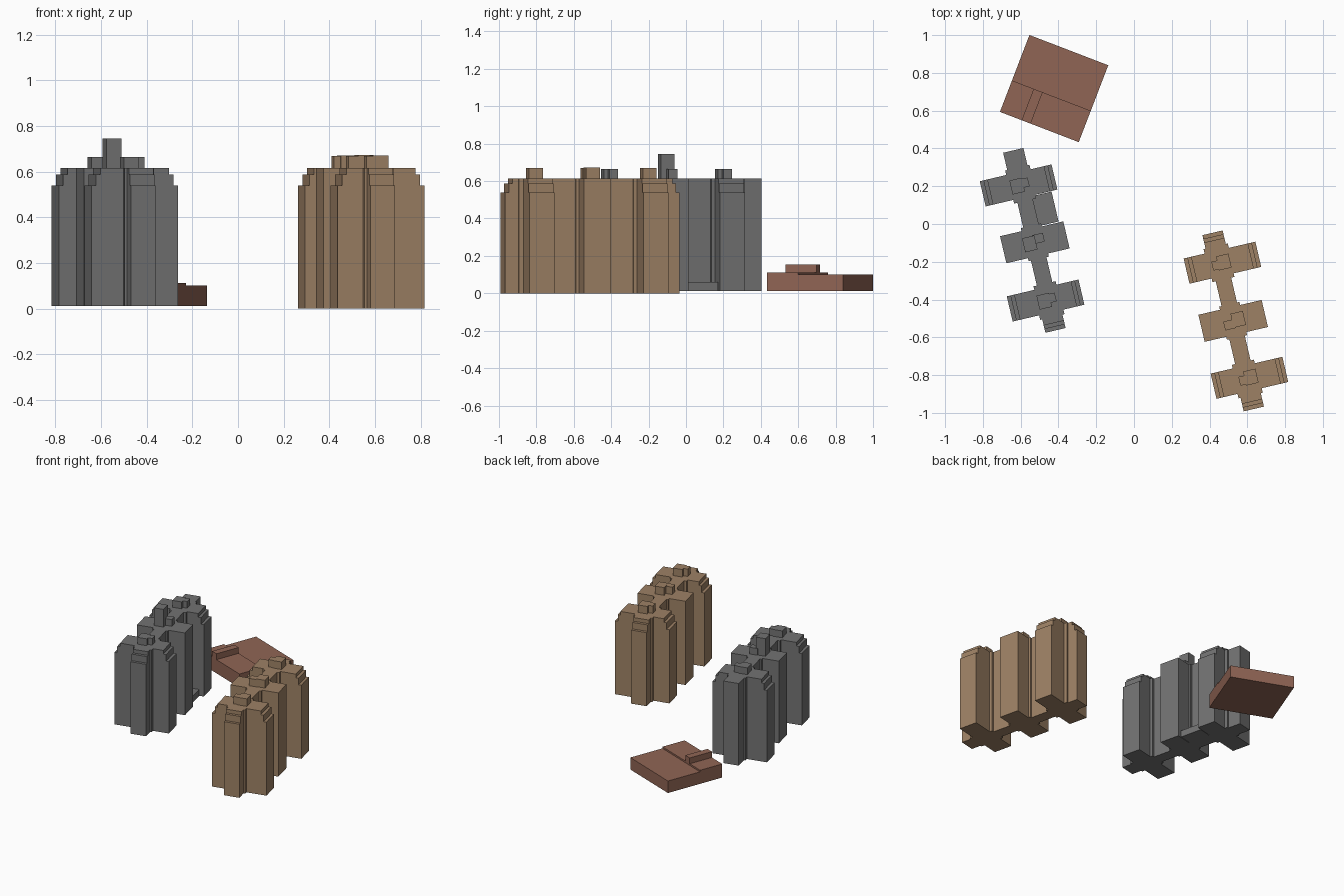
import bpy, bmesh, math
from mathutils import Matrix, Vector

if "Cube" in bpy.data.objects:
    bpy.data.objects.remove(bpy.data.objects["Cube"])


def material(name, rgb):
    m = bpy.data.materials.new(name)
    m.diffuse_color = (*rgb, 1)
    m.use_nodes = True
    m.node_tree.nodes["Principled BSDF"].inputs["Base Color"].default_value = m.diffuse_color
    return m


GREY = material("grey_concrete", (0.17, 0.17, 0.17))
TAN = material("tan_concrete", (0.34, 0.22, 0.13))
BRICK = material("brick_brown", (0.28, 0.13, 0.09))


def prism(bm, pts, z0, z1, mat=Matrix()):
    """Extrude a flat outline between two levels."""
    face = bm.faces.new([bm.verts.new(mat @ Vector((x, y, z0))) for x, y in pts])
    top = bmesh.ops.extrude_face_region(bm, geom=[face])["geom"]
    verts = [g for g in top if isinstance(g, bmesh.types.BMVert)]
    shift = mat.to_3x3() @ Vector((0, 0, z1 - z0))
    bmesh.ops.translate(bm, verts=verts, vec=shift)


def rect(cx, cy, w, d):
    return [(cx - w / 2, cy - d / 2), (cx + w / 2, cy - d / 2),
            (cx + w / 2, cy + d / 2), (cx - w / 2, cy + d / 2)]


def finish(name, bm, mat, world=Matrix()):
    bmesh.ops.recalc_face_normals(bm, faces=bm.faces[:])
    mesh = bpy.data.meshes.new(name)
    bm.to_mesh(mesh)
    bm.free()
    ob = bpy.data.objects.new(name, mesh)
    ob.matrix_world = world
    bpy.context.collection.objects.link(ob)
    if mat:
        mesh.materials.append(mat)
    return ob


def block(name, mat, world, cx, cy, w, d, z0, z1):
    bm = bmesh.new()
    prism(bm, rect(cx, cy, w, d), z0, z1)
    return finish(name, bm, mat, world)


ROOF, STEP1, STEP2 = 0.615, 0.588, 0.54
PITCH, WING = 0.313, 0.0685          # cluster spacing, half depth of a wing


def tower(name, mat, x, y, angle, base, south, south_step, lift, tall):
    world = Matrix.Translation((x, y, 0)) @ Matrix.Rotation(math.radians(angle), 4, 'Z')

    # Plan: bands (start, end, left, right) from south to north
    half = [(0, 0.0735, 0.172, 0.172), (0.0735, 0.09, 0.055, 0.055),
            (0.09, 0.225, 0.042, 0.042), (0.225, PITCH - WING, 0.06, 0.06),
            (PITCH - WING, PITCH + WING, 0.18, 0.21),
            (PITCH + WING, PITCH + 0.093, 0.066, 0.066)]
    north = half + [(PITCH + 0.093, PITCH + 0.166, 0.055, 0.055)]
    south_half = half + [(PITCH + 0.093, PITCH + south, 0.055, 0.055)]
    bands = [(-b, -a, l, r) for a, b, l, r in reversed(south_half[1:])]
    bands += [(-0.0735, 0.0735, 0.172, 0.172)] + north[1:]
    right = [p for a, b, l, r in bands for p in ((r, a), (r, b))]
    left = [p for a, b, l, r in reversed(bands) for p in ((-l, b), (-l, a))]
    bm = bmesh.new()
    prism(bm, right + left, base, ROOF)
    body = finish(name + "_body", bm, mat, world)

    # Stepped roof edges cut into the wing ends
    stair = [(-0.04, STEP1), (-0.02, STEP1), (-0.02, STEP2),
             (0.03, STEP2), (0.03, 0.7), (-0.04, 0.7)]
    ends = [((s * e, v, 0), (s, 0, 0)) for v in (-PITCH, PITCH)
            for s, e in ((1, 0.21), (-1, 0.18))]
    ends.append(((0, PITCH + 0.166, 0), (0, 1, 0)))
    if south_step:
        ends.append(((0, -PITCH - south, 0), (0, -1, 0)))
    bm = bmesh.new()
    for pos, out in ends:
        o, up = Vector(out), Vector((0, 0, 1))
        m = Matrix((o, up, o.cross(up))).transposed().to_4x4()
        w = 0.08 if out[0] else 0.065
        prism(bm, stair, -w, w, Matrix.Translation(pos) @ m)
    cutter = finish(name + "_cutter", bm, None, world)
    cutter.hide_render = True
    mod = body.modifiers.new("steps", 'BOOLEAN')
    mod.operation, mod.solver, mod.object = 'DIFFERENCE', 'EXACT', cutter
    bpy.context.view_layer.objects.active = body
    bpy.ops.object.modifier_apply(modifier=mod.name)
    bpy.data.objects.remove(cutter)

    # Rooftop plant rooms: a main box with a smaller lobe
    for i, v in enumerate((-PITCH, 0, PITCH)):
        mid = i == 1
        mx, lx, ly = (0.028, -0.023, -0.016) if mid else (0.023, -0.012, -0.006)
        top = tall if mid else lift
        block(f"{name}_plant_room_{i}", mat, world, mx, v + 0.002, 0.067, 0.076, ROOF - 0.01, top)
        block(f"{name}_plant_lobe_{i}", mat, world, lx, v + ly, 0.058, 0.048, ROOF - 0.01, lift - 0.001)
    return world


# Two slab towers, the second turned half way round
tower("tan_tower", TAN, 0.525, -0.513, 13.2, 0.0, 0.166, True, 0.67, 0.672)
grey = tower("grey_tower", GREY, -0.525, -0.097, 193.2, 0.012, 0.187, False, 0.665, 0.745)
block("grey_entrance_annex", GREY, grey, -0.093, -0.160, 0.109, 0.163, 0.012, 0.06)

# Low hall: two roof levels, profile swept along its width
hall = Matrix.Translation((-0.423, 0.717, 0)) @ Matrix.Rotation(math.radians(-21), 4, 'Z')
profile = [(-0.218, 0.012), (0.218, 0.012), (0.218, 0.1), (-0.04, 0.1),
           (-0.04, 0.112), (-0.218, 0.112)]
along = Matrix(((0, 0, 1, 0), (1, 0, 0, 0), (0, 1, 0, 0), (0, 0, 0, 1)))
bm = bmesh.new()
prism(bm, profile, -0.2235, 0.2235, along)
finish("hall_body", bm, BRICK, hall)
block("hall_roof_ridge", BRICK, hall, -0.075, -0.129, 0.051, 0.178, 0.105, 0.155)
